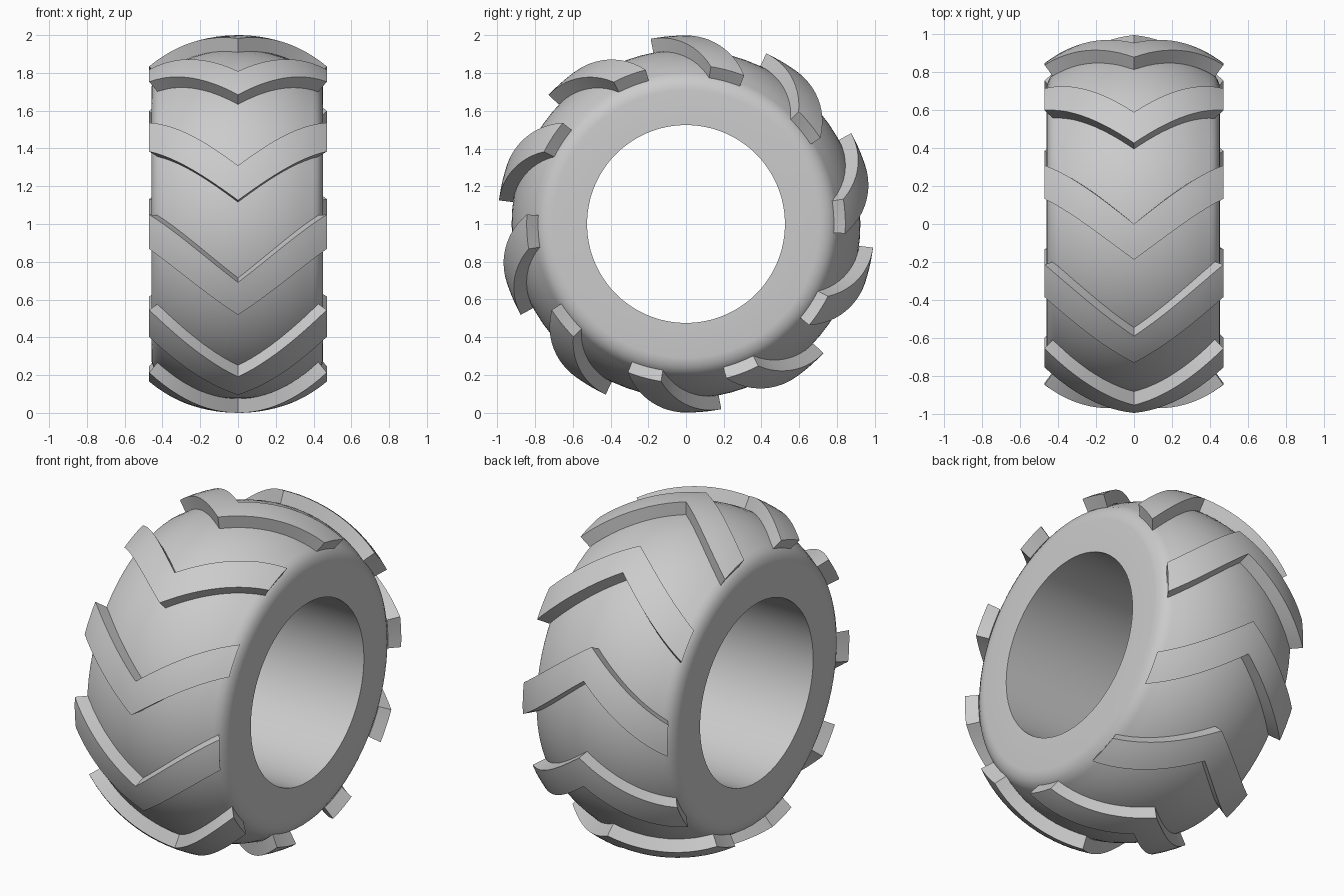
import bpy, bmesh
from math import sin, cos, radians, sqrt, pi

if "Cube" in bpy.data.objects:
    bpy.data.objects.remove(bpy.data.objects["Cube"], do_unlink=True)

rubber = bpy.data.materials.new("grey rubber")
rubber.use_nodes = True
GREY = (0.6, 0.6, 0.6, 1)
rubber.diffuse_color = GREY
rubber.node_tree.nodes["Principled BSDF"].inputs["Base Color"].default_value = GREY

CENTRE = (0, 0, 1)
LUGS = 10
HALF_WIDTH = 0.47


def crown(x, radius, top):
    """Radius of the rounded tread at width position x."""
    return top - radius + sqrt(radius ** 2 - x ** 2)


def finish(bm, name):
    bmesh.ops.recalc_face_normals(bm, faces=bm.faces)
    mesh = bpy.data.meshes.new(name)
    bm.to_mesh(mesh)
    bm.free()
    mesh.materials.append(rubber)
    return mesh


def add(mesh, name, turn=0):
    ob = bpy.data.objects.new(name, mesh)
    ob.location = CENTRE
    ob.rotation_euler.x = turn
    bpy.context.collection.objects.link(ob)
    return ob


def smooth(ob):
    bpy.ops.object.select_all(action="DESELECT")
    ob.select_set(True)
    bpy.context.view_layer.objects.active = ob
    bpy.ops.object.shade_smooth_by_angle(angle=radians(35))


# Tyre body: closed cross-section revolved around the x axis
half = [(0.04 * i, crown(0.04 * i, 0.715, 0.925)) for i in range(11)]
half += [(0.425, 0.787), (0.442, 0.76), (0.452, 0.735), (0.455, 0.71), (0.455, 0.525)]
section = [(-x, r) for x, r in reversed(half[1:])] + half
STEPS = 72
bm = bmesh.new()
rings = []
for s in range(STEPS):
    a = 2 * pi * s / STEPS
    rings.append([bm.verts.new((x - 0.004, r * cos(a), r * sin(a))) for x, r in section])
n = len(section)
for s in range(STEPS):
    here, after = rings[s], rings[(s + 1) % STEPS]
    for i in range(n):
        j = (i + 1) % n
        bm.faces.new((here[i], here[j], after[j], after[i]))
smooth(add(finish(bm, "tyre_body"), "tyre_body"))

# Chevron lug: curved slab whose ends are cut square to the crown
COLS, ROWS = 24, 5
CROWN_R, THICK = 0.79, 0.075
bm = bmesh.new()
layers = []
for depth in (0, THICK):
    grid = []
    for i in range(COLS + 1):
        x = HALF_WIDTH * (2 * i / COLS - 1)
        t = abs(x) / HALF_WIDTH
        mid, spread = 23.4 - 20.6 * t, 5.4 + 0.8 * t
        scale = (CROWN_R - depth) / CROWN_R
        r = 1 - CROWN_R + sqrt(CROWN_R ** 2 - x ** 2) * scale
        column = []
        for j in range(ROWS + 1):
            a = radians(mid + spread * (2 * j / ROWS - 1))
            column.append(bm.verts.new((x * scale, r * cos(a), r * sin(a))))
        grid.append(column)
    layers.append(grid)
outer, inner = layers
for grid in layers:
    for i in range(COLS):
        for j in range(ROWS):
            bm.faces.new((grid[i][j], grid[i + 1][j], grid[i + 1][j + 1], grid[i][j + 1]))
for j in (0, ROWS):
    for i in range(COLS):
        bm.faces.new((outer[i][j], outer[i + 1][j], inner[i + 1][j], inner[i][j]))
for i in (0, COLS):
    for j in range(ROWS):
        bm.faces.new((outer[i][j], outer[i][j + 1], inner[i][j + 1], inner[i][j]))
lug_mesh = finish(bm, "tread_lug")

# Lugs evenly spaced around the tyre
for k in range(LUGS):
    lug = add(lug_mesh, f"tread_lug_{k + 1}", 2 * pi * k / LUGS)
    if k == 0:
        smooth(lug)
